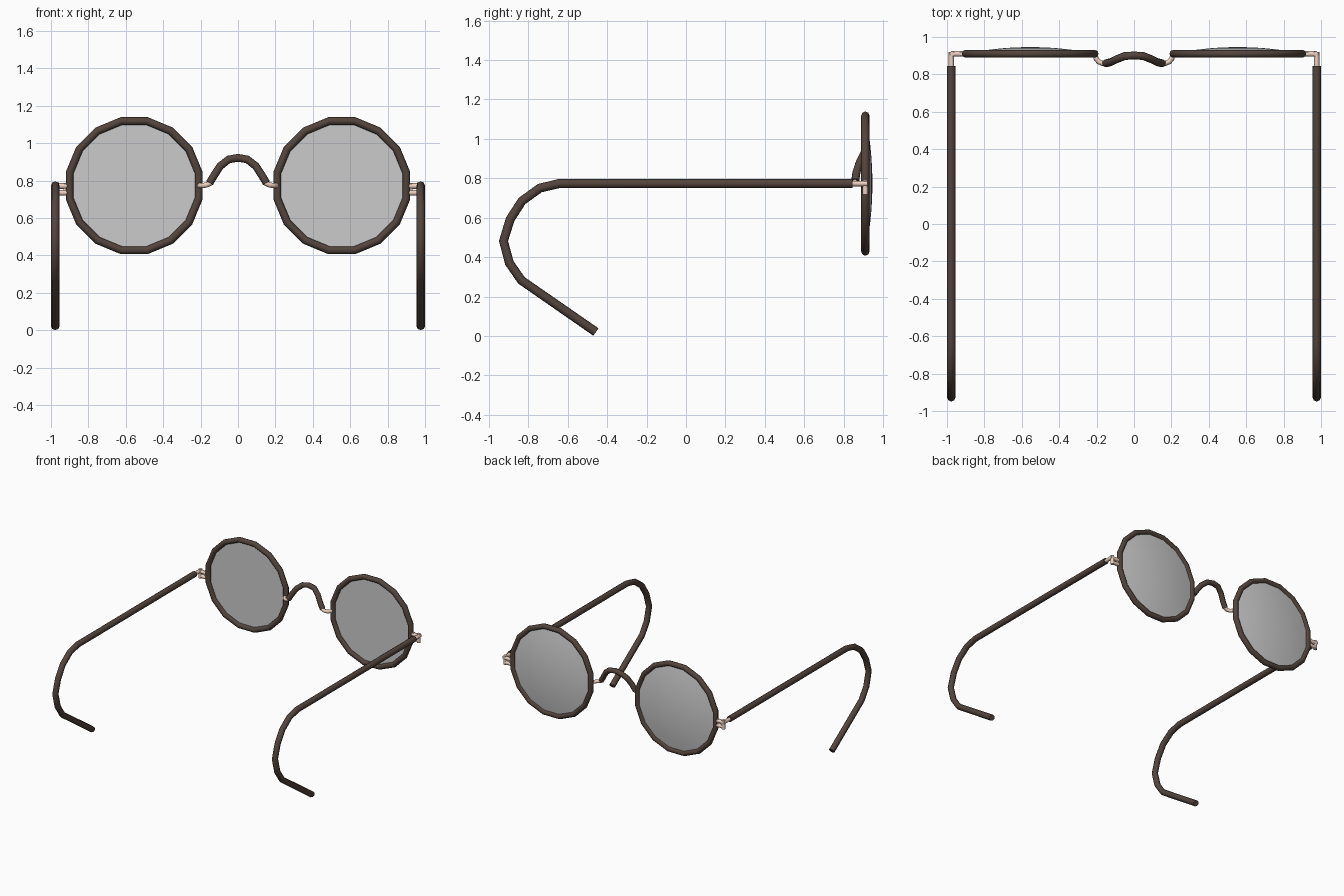
import bpy, bmesh, math

if "Cube" in bpy.data.objects:
    bpy.data.objects.remove(bpy.data.objects["Cube"])

LX, LY, LZ = 0.555, 0.91, 0.773   # lens centre
N = 16                            # rim sides


def material(name, color):
    m = bpy.data.materials.new(name)
    m.diffuse_color = color
    m.use_nodes = True
    m.node_tree.nodes["Principled BSDF"].inputs["Base Color"].default_value = m.diffuse_color
    return m


DARK = material("dark_frame", (0.085, 0.058, 0.046, 1))
METAL = material("rose_metal", (0.85, 0.64, 0.53, 1))
GLASS = material("grey_glass", (0.53, 0.53, 0.53, 0.6))


def mirror(obj):
    obj.modifiers.new("mirror", 'MIRROR').use_axis[0] = True


def select(obj):
    bpy.ops.object.select_all(action='DESELECT')
    obj.select_set(True)
    bpy.context.view_layer.objects.active = obj


def tube(name, pts, radius, mat, closed=False, both=True):
    """Eight-sided tube along a polyline, mirrored across x when both is set."""
    cu = bpy.data.curves.new(name, 'CURVE')
    cu.dimensions = '3D'
    cu.bevel_depth = radius
    cu.bevel_resolution = 2
    cu.use_fill_caps = True
    sp = cu.splines.new('POLY')
    sp.points.add(len(pts) - 1)
    for p, co in zip(sp.points, pts):
        p.co = (*co, 1)
    sp.use_cyclic_u = closed
    obj = bpy.data.objects.new(name, cu)
    bpy.context.collection.objects.link(obj)
    select(obj)
    bpy.ops.object.convert(target='MESH')
    obj = bpy.context.object
    obj.name = name
    obj.data.materials.clear()
    obj.data.materials.append(mat)
    bpy.ops.object.shade_smooth_by_angle(angle=math.radians(55))
    if both:
        mirror(obj)
    return obj


def ring(r, y):
    return [(LX + r * math.cos((i + 0.5) * math.tau / N), y,
             LZ + r * math.sin((i + 0.5) * math.tau / N)) for i in range(N)]


# Rims
tube("rim", ring(0.352, LY), 0.021, DARK, closed=True)

# Lenses: flat inner face, domed outer face
bm = bmesh.new()
rows = [[bm.verts.new(c) for c in ring(0.35 * f, 0.912 + 0.034 * (1 - f * f))]
        for f in (1, 0.8, 0.6, 0.4, 0.2)]
tip = bm.verts.new((LX, 0.946, LZ))
bm.faces.new(rows[0])
for a, b in zip(rows, rows[1:]):
    for i in range(N):
        j = (i + 1) % N
        bm.faces.new((a[i], a[j], b[j], b[i]))
for i in range(N):
    bm.faces.new((rows[-1][i], rows[-1][(i + 1) % N], tip))
bmesh.ops.recalc_face_normals(bm, faces=bm.faces)
me = bpy.data.meshes.new("lens")
bm.to_mesh(me)
bm.free()
me.materials.append(GLASS)
lens = bpy.data.objects.new("lens", me)
bpy.context.collection.objects.link(lens)
select(lens)
bpy.ops.object.shade_smooth_by_angle(angle=math.radians(30))
mirror(lens)

# Nose bridge
half = [(0.152, 0.859, 0.787), (0.125, 0.865, 0.832), (0.095, 0.880, 0.878),
        (0.05, 0.898, 0.913)]
bridge = [(-x, y, z) for x, y, z in half] + [(0, 0.901, 0.922)] + half[::-1]
tube("bridge", bridge, 0.021, DARK, both=False)

# Metal links from bridge to rims
tube("bridge_link", [(0.145, 0.859, 0.787), (0.168, 0.859, 0.777),
                     (0.19, 0.868, 0.773), (0.203, 0.885, 0.773),
                     (0.208, 0.91, 0.773)], 0.014, METAL)

# Temple arms with hooked ear ends
arm = [(0.845, 0.773), (-0.645, 0.773), (-0.742, 0.750), (-0.832, 0.685),
       (-0.892, 0.592), (-0.926, 0.482), (-0.896, 0.370), (-0.835, 0.282),
       (-0.457, 0.020)]
tube("temple_arm", [(0.977, y, z) for y, z in arm], 0.023, DARK)

# Hinges: arm pin, two side lugs, barrel and screw
tube("hinge_pin", [(0.977, 0.84, 0.773), (0.977, 0.92, 0.773)], 0.014, METAL)
tube("hinge_upper_lug", [(0.89, LY, 0.771), (0.977, LY, 0.771)], 0.015, METAL)
tube("hinge_lower_lug", [(0.885, LY, 0.735), (0.972, LY, 0.735)], 0.015, METAL)
tube("hinge_barrel", [(0.972, LY, 0.718), (0.972, LY, 0.79)], 0.014, METAL)
tube("hinge_screw", [(0.925, LY, 0.722), (0.925, LY, 0.788)], 0.009, METAL)
